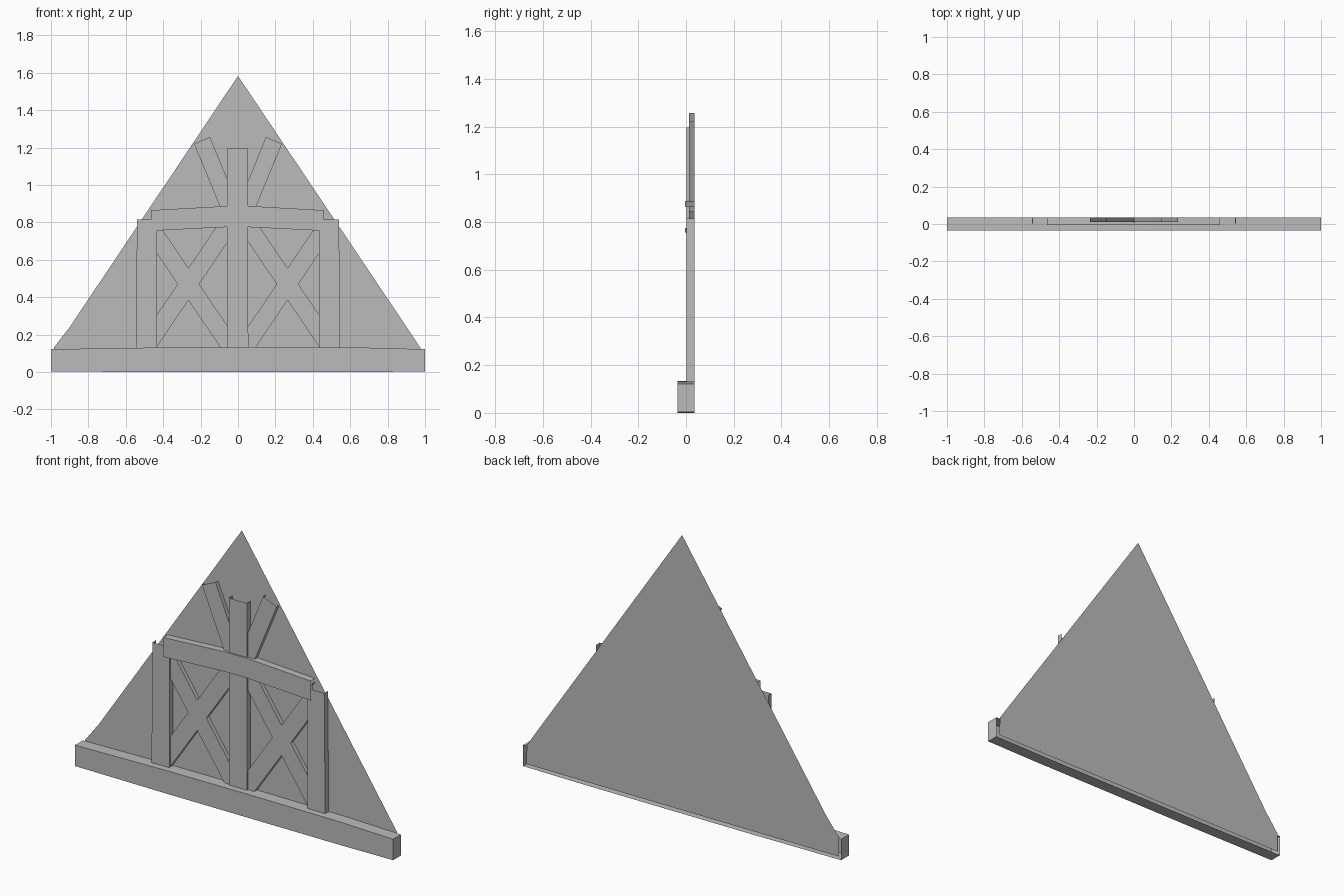
import bpy, bmesh

if "Cube" in bpy.data.objects:
    bpy.data.objects.remove(bpy.data.objects["Cube"])

BACK = 0.035  # plane of the gable panel, where every timber ends

grey = bpy.data.materials.new("timber_grey")
grey.diffuse_color = (0.5, 0.5, 0.5, 1)
grey.use_nodes = True
grey.node_tree.nodes["Principled BSDF"].inputs["Base Color"].default_value = grey.diffuse_color


def timber(name, outline, front, open_edges=()):
    """Flat face from a counter-clockwise (x, z) outline, with side walls
    running back to the panel; edges listed in open_edges get no wall."""
    bm = bmesh.new()
    face = [bm.verts.new((x, front, z)) for x, z in outline]
    bm.faces.new(face)
    if front < BACK:
        rear = [bm.verts.new((x, BACK, z)) for x, z in outline]
        n = len(outline)
        for i in range(n):
            j = (i + 1) % n
            if i not in open_edges:
                bm.faces.new((face[j], face[i], rear[i], rear[j]))
        loose = [v for v in bm.verts if not v.link_faces]
        bmesh.ops.delete(bm, geom=loose, context='VERTS')
    mesh = bpy.data.meshes.new(name)
    bm.to_mesh(mesh)
    bm.free()
    mesh.materials.append(grey)
    obj = bpy.data.objects.new(name, mesh)
    bpy.context.collection.objects.link(obj)


def pair(name, outline, front, open_edges):
    """The timber on the left and its mirror image on the right."""
    timber("left_" + name, outline, front, open_edges)
    n = len(outline)
    flipped = [(-x, z) for x, z in reversed(outline)]
    timber("right_" + name, flipped, front, [(n - 2 - e) % n for e in open_edges])


# Thin triangular gable panel
timber("gable_panel", [(-0.985, 0.02), (0.98, 0.02), (0.975, 0.13), (0.895, 0.25),
                       (0, 1.583), (-0.9, 0.24), (-0.985, 0.13)], BACK)

# Bottom sill beam, slightly raised in the middle
timber("sill_beam", [(-1, 0.003), (-0.435, 0), (0.65, 0), (1, 0.003), (1, 0.122),
                     (0.66, 0.131), (0.1, 0.133), (-0.435, 0.131), (-1, 0.122)], -BACK)

# Bowed collar beam with open ends
timber("collar_beam", [(-0.465, 0.755), (-0.06, 0.775), (0.05, 0.775), (0.46, 0.755),
                       (0.46, 0.865), (0.07, 0.887), (-0.07, 0.887), (-0.465, 0.865)],
       -0.005, (3, 7))

# Upright posts with open ends
timber("center_post", [(-0.06, 0.1), (0.055, 0.1), (0.053, 1.195), (-0.06, 1.195)],
       0.003, (0, 2))
pair("post", [(-0.546, 0.1), (-0.434, 0.1), (-0.434, 0.815), (-0.54, 0.815)],
     0.003, (0, 2))

# Crossed braces in the two bays
CX, CZ, HALF = -0.265, 0.47, 0.0855
X0, X1 = -0.46, -0.03
for label, slope in (("rising", 1.48), ("falling", -1.48)):
    z0, z1 = (CZ + slope * (x - CX) for x in (X0, X1))
    pair(label + "_brace", [(X0, z0 - HALF), (X1, z1 - HALF),
                            (X1, z1 + HALF), (X0, z0 + HALF)], 0.012, (1, 3))

# Splayed braces above the collar
pair("upper_brace", [(-0.235, 1.22), (-0.06, 0.796), (0, 0.892), (-0.15, 1.257)],
     0.012, (1, 3))
